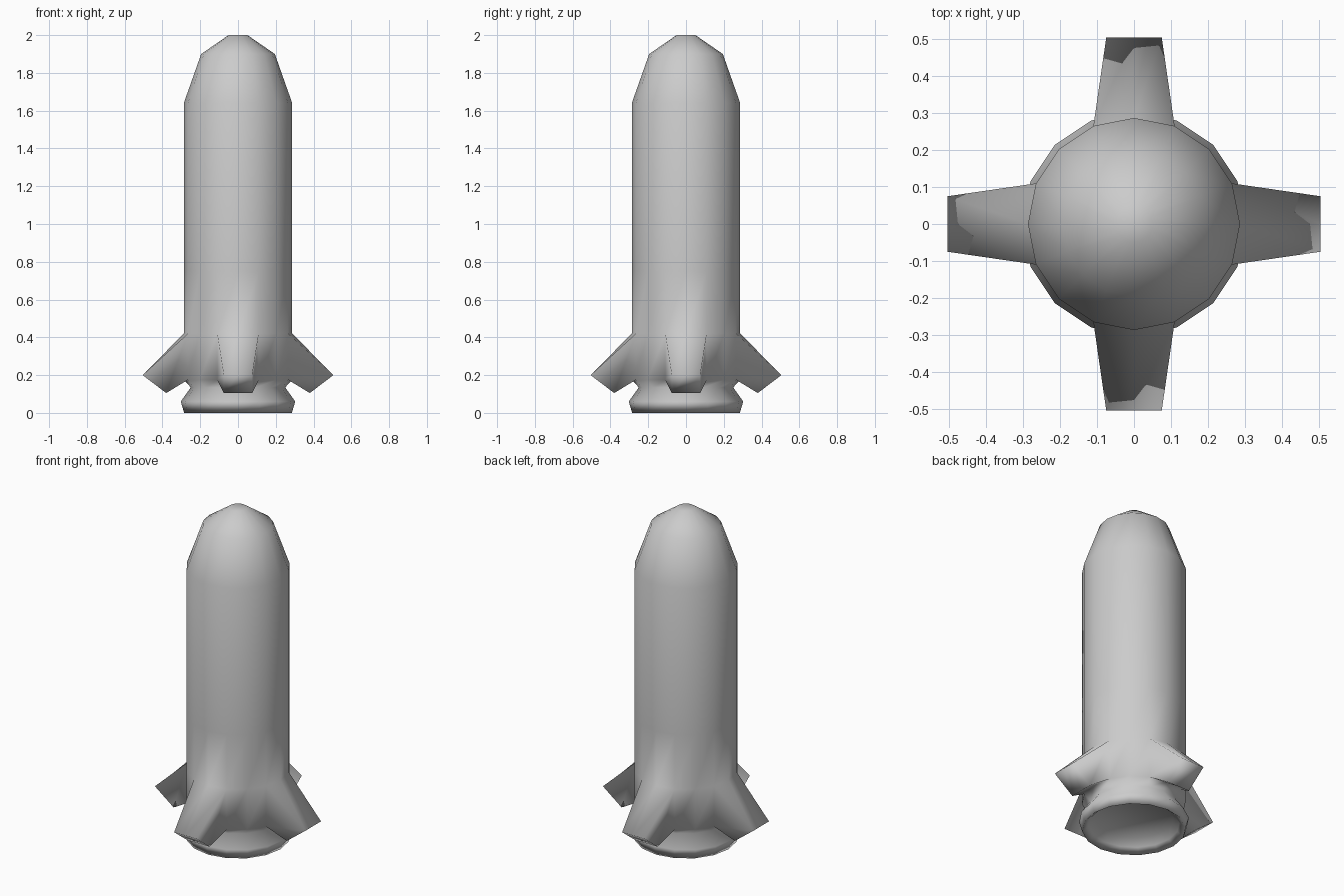
import bpy, bmesh, math

if "Cube" in bpy.data.objects:
    bpy.data.objects.remove(bpy.data.objects["Cube"])

N = 16
# outer profile from rim to nose (radius, height), preceded by the nozzle recess
PROFILE = [(0.215, 0.07), (0.25, 0.03), (0.285, 0.0), (0.303, 0.06), (0.25, 0.135),
           (0.287, 0.175), (0.287, 0.42), (0.287, 0.75), (0.287, 1.64),
           (0.195, 1.90), (0.05, 2.0)]
FIN_BAND = 5   # band between the profile points 5 and 6 carries the fins

bm = bmesh.new()
rings = [[bm.verts.new((r * math.cos(2 * math.pi * i / N),
                        r * math.sin(2 * math.pi * i / N), z)) for i in range(N)]
         for r, z in PROFILE]

# hull walls, leaving openings for the four fins
for b in range(len(rings) - 1):
    for i in range(N):
        j = (i + 1) % N
        if b == FIN_BAND and i % 4 in (0, 3):
            continue
        bm.faces.new((rings[b][i], rings[b][j], rings[b + 1][j], rings[b + 1][i]))

# nose cap and nozzle floor
bm.faces.new(rings[-1])
bm.faces.new(rings[0][::-1])

# swept-down fins grown out of the hull
for k in range(4):
    a = k * math.pi / 2
    c, s = math.cos(a), math.sin(a)

    def tip(r, z):
        return [bm.verts.new((r * c - t * s, r * s + t * c, z)) for t in (-0.075, 0, 0.075)]

    idx = [(4 * k + d) % N for d in (-1, 0, 1)]
    low_root = [rings[FIN_BAND][i] for i in idx]
    top_root = [rings[FIN_BAND + 1][i] for i in idx]
    low, top = tip(0.38, 0.105), tip(0.505, 0.20)
    for m in (0, 1):
        bm.faces.new((low[m], low[m + 1], top[m + 1], top[m]))
        bm.faces.new((top[m], top[m + 1], top_root[m + 1], top_root[m]))
        bm.faces.new((low_root[m], low_root[m + 1], low[m + 1], low[m]))
    bm.faces.new((low_root[0], low[0], top[0], top_root[0]))
    bm.faces.new((low[2], low_root[2], top_root[2], top[2]))

bmesh.ops.recalc_face_normals(bm, faces=bm.faces)
for f in bm.faces:
    f.smooth = True

mesh = bpy.data.meshes.new("rocket_hull")
bm.to_mesh(mesh)
bm.free()
obj = bpy.data.objects.new("rocket_hull", mesh)
bpy.context.collection.objects.link(obj)
